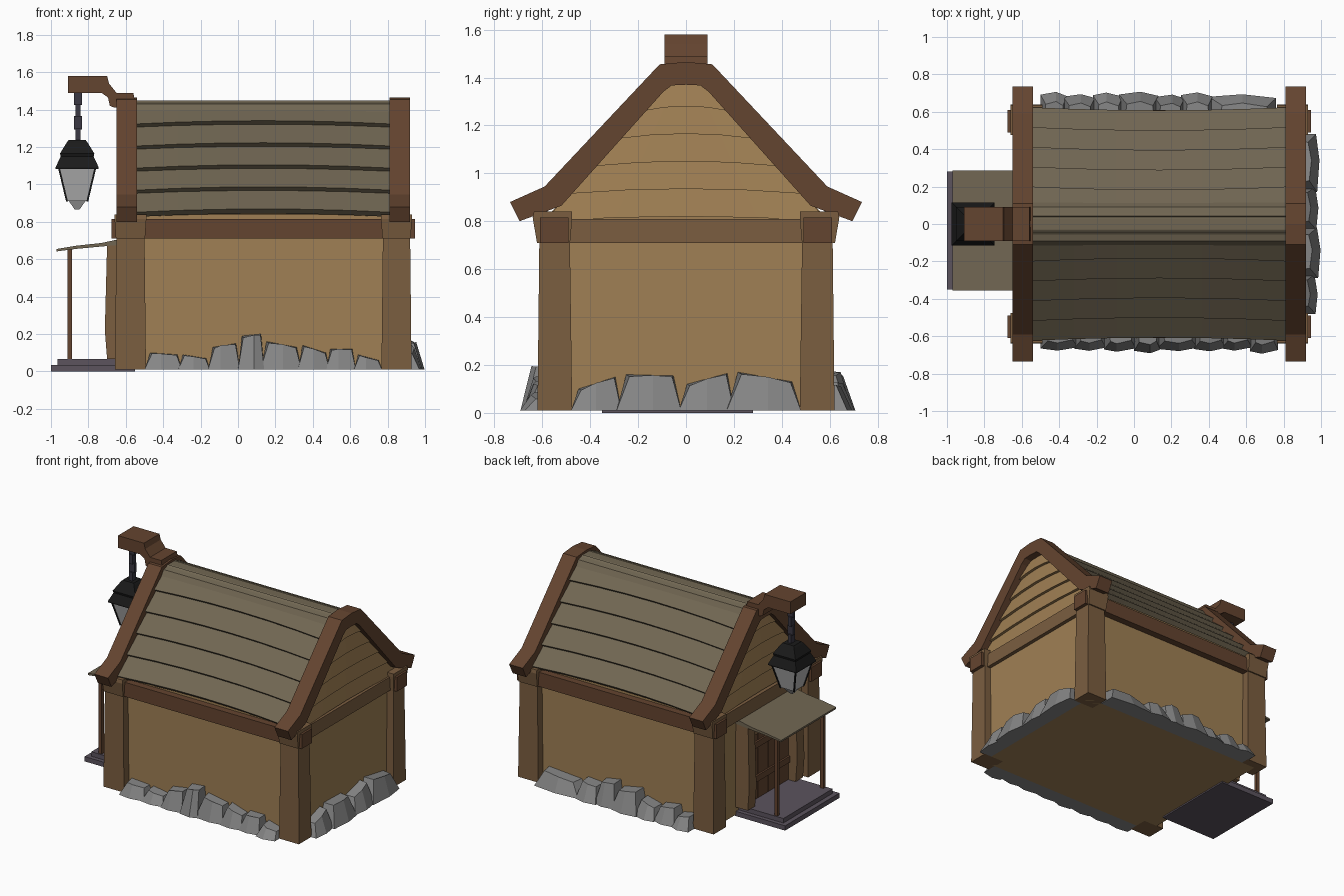
import bpy, bmesh, random

if "Cube" in bpy.data.objects:
    bpy.data.objects.remove(bpy.data.objects["Cube"])
random.seed(4)


def material(name, r, g, b):
    m = bpy.data.materials.new(name)
    m.diffuse_color = [(c / 255) ** 2.2 for c in (r, g, b)] + [1]
    m.use_nodes = True
    m.node_tree.nodes["Principled BSDF"].inputs["Base Color"].default_value = m.diffuse_color
    return m


TRIM = material("dark_timber", 100, 70, 51)
POST = material("timber", 122, 94, 66)
WALL = material("plaster", 158, 127, 85)
PLANK = material("gable_wood", 158, 126, 84)
ROOF = material("roof_wood", 112, 102, 83)
STONE = material("stone", 132, 132, 132)
SLAB = material("step_stone", 92, 84, 94)
BLACK = material("black_metal", 32, 32, 32)
IRON = material("chain_iron", 60, 58, 68)
GLASS = material("glass", 180, 180, 180)
BULB = material("pale_glass", 245, 245, 245)


def loft(name, rings, mat):
    """Solid through a series of point rings, capped at both ends."""
    bm = bmesh.new()
    vs = [[bm.verts.new(p) for p in ring] for ring in rings]
    n = len(rings[0])
    for a, b in zip(vs, vs[1:]):
        for i in range(n):
            j = (i + 1) % n
            bm.faces.new((a[i], a[j], b[j], b[i]))
    bm.faces.new(vs[0])
    bm.faces.new(vs[-1])
    bmesh.ops.recalc_face_normals(bm, faces=bm.faces)
    me = bpy.data.meshes.new(name)
    bm.to_mesh(me)
    bm.free()
    me.materials.append(mat)
    ob = bpy.data.objects.new(name, me)
    bpy.context.collection.objects.link(ob)
    return ob


def rect(x0, x1, y0, y1, z):
    return [(x0, y0, z), (x1, y0, z), (x1, y1, z), (x0, y1, z)]


def square(x, h, z):
    return rect(x - h, x + h, -h, h, z)


def box(name, x0, x1, y0, y1, z0, z1, mat):
    return loft(name, [rect(x0, x1, y0, y1, z0), rect(x0, x1, y0, y1, z1)], mat)


def prism_x(name, yz, x0, x1, mat):
    return loft(name, [[(x, y, z) for y, z in yz] for x in (x0, x1)], mat)


def prism_y(name, xz, y0, y1, mat):
    return loft(name, [[(x, y, z) for x, z in xz] for y in (y0, y1)], mat)


def mirrored(half):
    return half + [(-y, z) for y, z in reversed(half) if y > 0]


# Walls and inner gable core
box("walls", -0.60, 0.87, -0.56, 0.56, 0.01, 0.80, WALL)
core = mirrored([(0.56, 0.79), (0.56, 0.84), (0.07, 1.38)])
prism_x("gable_core", core, -0.58, 0.85, PLANK)

# Corner posts with flared caps
for xs, (x0, x1) in (("left", (-0.65, -0.50)), ("right", (0.775, 0.92))):
    for s, side in ((-1, "front"), (1, "back")):
        loft(f"post_{side}_{xs}", [rect(x0 - .008, x1 + .008, s * .475, s * .62, 0.01),
             rect(x0, x1, s * .485, s * .612, 0.74)], POST)
        loft(f"post_cap_{side}_{xs}", [rect(x0 - .003, x1 + .003, s * .484, s * .622, 0.71),
             rect(x0 - .01, x1 + .01, s * .475, s * .64, 0.815),
             rect(x0 - .01, x1 + .01, s * .475, s * .635, 0.84)], POST)

# Horizontal beams
for s, side in ((-1, "front"), (1, "back")):
    box(f"eave_beam_{side}", -0.675, 0.945, s * .49, s * .61, 0.71, 0.815, TRIM)
box("side_beam_right", 0.79, 0.897, -0.49, 0.49, 0.71, 0.81, POST)
box("side_beam_left", -0.63, -0.52, -0.49, 0.49, 0.71, 0.81, POST)

# Gable edge trims
outer = [(0.735, 0.88), (0.59, 0.945), (0.11, 1.455), (0, 1.465)]
inner = [(0, 1.37), (0.06, 1.367), (0.095, 1.34), (0.52, 0.865), (0.695, 0.80)]
half = outer + inner
loop = outer + [(-y, z) for y, z in reversed(outer[:-1])] + [(-y, z) for y, z in reversed(inner)] + inner[1:]
prism_x("gable_trim_left", loop, -0.65, -0.54, TRIM)
prism_x("gable_trim_right", loop, 0.81, 0.92, TRIM)

# Overlapping roof planks with bowed lower edges
N = 6
dy, dz = 0.53, -0.59
ln = (dy * dy + dz * dz) ** 0.5
ny, nz = -dz / ln, dy / ln


def slope(t, lift):
    return 0.07 + dy * t + ny * lift, 1.42 + dz * t + nz * lift


for s, side in ((-1, "front"), (1, "back")):
    for i in range(5):
        rings = []
        for k in range(N + 1):
            u = 2 * k / N - 1
            low = (i + 1) / 5 - 0.03 * (1 - u * u)
            pts = [slope(i / 5 - .05, 0), slope(low, .032), slope(low, -.005), slope(i / 5 - .05, -.03)]
            rings.append([(0.135 + 0.685 * u, s * y, z) for y, z in pts])
        loft(f"roof_plank_{side}_{i + 1}", rings, ROOF)
ridge = mirrored([(0.13, 1.37), (0.09, 1.43), (0.03, 1.447)])
prism_x("ridge_cap", ridge, -0.55, 0.82, ROOF)

# Gable clapboards, bottoms leaning outward
for x, s, side in ((0.85, 1, "right"), (-0.58, -1, "left")):
    for i in range(5):
        z0, z1 = 0.80 + i * 0.115, 0.93 + i * 0.115
        rings = []
        for k in range(5):
            u = k / 2 - 1
            bow = 0.02 * (1 - u * u)
            za, zb = z0 + bow, min(z1 + bow, 1.385)
            wa, wb = (u * (0.11 + max(0, 1.34 - z) * 0.89) for z in (z0, z1))
            rings.append([(x, wa, za), (x + s * .035, wa, za), (x + s * .012, wb, zb), (x, wb, zb)])
        loft(f"gable_plank_{side}_{i + 1}", rings, PLANK)


# Rough foundation stones: (start, end, height at start, height at end)
def stones(name, data, place, depth):
    for i, (a, b, h0, h1) in enumerate(data):
        w, m = b - a, (a + b) / 2 + random.uniform(-.02, .02)
        d = depth + random.uniform(-.02, 0)
        base = [(a, 0), (b, 0), (b, d * .85), (m, d), (a, d * .9)]
        top = [(a + w * .15, 0, h0), (b - w * .12, 0, h1), (b - w * .14, d * .5, h1 * .97),
               (m, d * .65, (h0 + h1) / 2), (a + w * .2, d * .55, h0 * .95)]
        loft(f"{name}_{i + 1}", [[place(u, v, 0.01) for u, v in base],
                                 [place(*p) for p in top]], STONE)


stones("stone_front", [(-.50, -.30, .10, .09), (-.32, -.15, .09, .07), (-.16, .01, .13, .15), (0, .14, .19, .20),
                       (.12, .34, .16, .13), (.32, .49, .14, .10), (.47, .63, .12, .12), (.62, .77, .09, .06)],
       lambda u, v, z: (u, -.56 - v, z), 0.135)
stones("stone_back", [(-.50, -.36, .10, .08), (-.38, -.21, .13, .11), (-.22, -.06, .09, .12), (-.08, .13, .17, .14),
                      (.11, .27, .18, .16), (.25, .42, .12, .13), (.40, .76, .10, .12)],
       lambda u, v, z: (u, .56 + v, z), 0.15)
stones("stone_right", [(-.48, -.27, .10, .15), (-.29, -.02, .16, .155), (-.03, .20, .12, .165), (.17, .48, .17, .13)],
       lambda u, v, z: (.87 + v, u, z), 0.13)

# Porch: steps, posts, roof
box("lower_step", -1.0, -0.55, -0.35, 0.28, 0, 0.035, SLAB)
box("upper_step", -0.965, -0.58, -0.32, 0.25, 0.035, 0.068, SLAB)
for y, side in ((-0.30, "front"), (0.23, "back")):
    box(f"porch_post_{side}", -0.912, -0.887, y - .012, y + .012, 0.06, 0.66, TRIM)
prism_y("porch_roof", [(-.97, .655), (-.86, .673), (-.73, .687), (-.60, .715), (-.60, .68),
                       (-.73, .668), (-.86, .656), (-.97, .642)], -0.355, 0.285, ROOF)

# Door with frame and bands
box("door", -0.63, -0.59, -0.28, 0.21, 0.065, 0.62, TRIM)
for i in range(4):
    y = -0.275 + i * 0.122
    box(f"door_board_{i + 1}", -0.642, -0.62, y, y + .115, 0.07, 0.60, TRIM)
for z in (0.20, 0.45):
    box("door_band", -0.655, -0.63, -0.27, 0.20, z, z + 0.045, TRIM)
for a, b, side in ((-.355, -.27, "front"), (.20, .285, "back")):
    loft(f"door_jamb_{side}", [rect(-.70, -.59, a, b, .068), rect(-.712, -.59, a, b, .22),
                               rect(-.70, -.59, a + .005, b - .005, .675)], POST)
box("door_lintel", -0.69, -0.59, -0.30, 0.23, 0.58, 0.68, POST)

# Lantern bracket
prism_y("lantern_bracket", [(-.91, 1.49), (-.91, 1.58), (-.70, 1.58), (-.69, 1.54), (-.65, 1.49), (-.56, 1.49),
                            (-.55, 1.44), (-.66, 1.41), (-.685, 1.42), (-.695, 1.465), (-.73, 1.49)],
        -0.09, 0.09, TRIM)

# Hanging chain and lantern
L = -0.86
for i in range(4):
    a, b = (.022, .012) if i % 2 == 0 else (.014, .022)
    box(f"chain_link_{i + 1}", L + .005 - a, L + .005 + a, -b, b, 1.49 - (i + 1) * .065, 1.495 - i * .065, IRON)
loft("lantern_cap", [square(L, .115, 1.083), square(L, .115, 1.092), square(L, .088, 1.15), square(L, .092, 1.165),
                     square(L, .055, 1.225), square(L, .045, 1.238)], BLACK)
loft("lantern_glass", [square(L, .055, .912), square(L, .096, 1.088)], GLASS)
for sx in (-1, 1):
    for sy in (-1, 1):
        def corner(h, z):
            x, y = L + sx * h, sy * h
            return rect(x - .005, x + .005, y - .005, y + .005, z)
        loft("lantern_bar", [corner(.054, .908), corner(.097, 1.088)], BLACK)
loft("lantern_foot", [square(L, .012, .865), square(L, .045, .912)], BULB)
